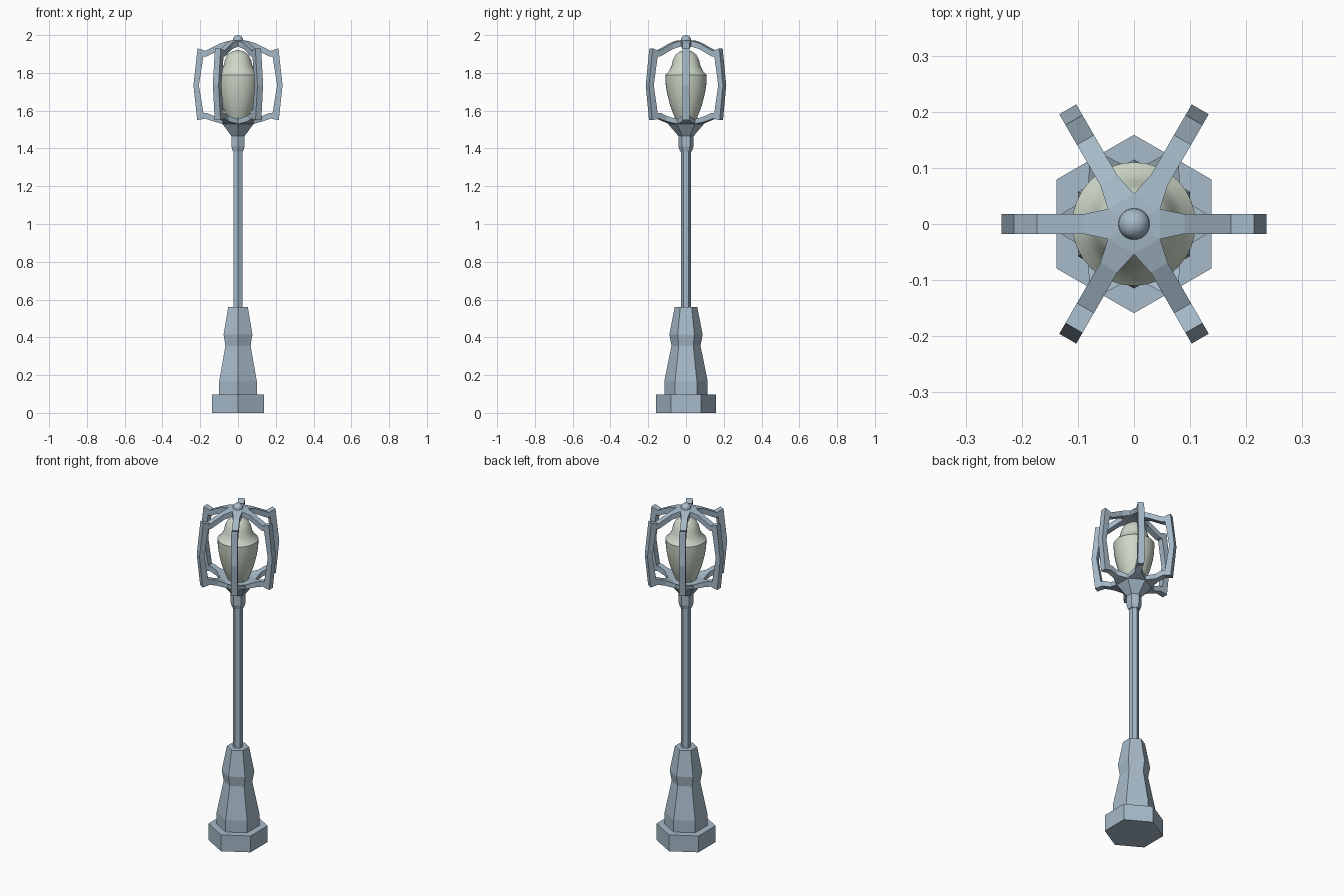
import bpy, bmesh, math
from mathutils import Matrix, Vector

if "Cube" in bpy.data.objects:
    bpy.data.objects.remove(bpy.data.objects["Cube"], do_unlink=True)


def make_material(name, rgb):
    mat = bpy.data.materials.new(name)
    mat.use_nodes = True
    colour = (*rgb, 1)
    mat.diffuse_color = colour
    mat.node_tree.nodes["Principled BSDF"].inputs["Base Color"].default_value = colour
    return mat


METAL = make_material("blue grey metal", (0.38, 0.49, 0.58))
GLASS = make_material("pale green glass", (0.61, 0.68, 0.58))


def finish(name, bm, mat, smooth=False):
    bmesh.ops.remove_doubles(bm, verts=bm.verts, dist=0.0001)
    bmesh.ops.recalc_face_normals(bm, faces=bm.faces)
    mesh = bpy.data.meshes.new(name)
    bm.to_mesh(mesh)
    bm.free()
    mesh.materials.append(mat)
    obj = bpy.data.objects.new(name, mesh)
    bpy.context.collection.objects.link(obj)
    if smooth:
        bpy.ops.object.select_all(action="DESELECT")
        obj.select_set(True)
        bpy.context.view_layer.objects.active = obj
        bpy.ops.object.shade_smooth_by_angle(angle=math.radians(35))
    return obj


def lathe(name, profile, mat, sides=6, smooth=False):
    """Stack rings of (radius, height); six-sided rings point along y."""
    bm = bmesh.new()
    rings = []
    for r, z in profile:
        angles = [math.pi / 2 + math.tau * i / sides for i in range(sides)]
        rings.append([bm.verts.new((r * math.cos(a), r * math.sin(a), z)) for a in angles])
    for low, high in zip(rings, rings[1:]):
        for i in range(sides):
            j = (i + 1) % sides
            bm.faces.new((low[i], low[j], high[j], high[i]))
    bm.faces.new(rings[0])
    bm.faces.new(rings[-1])
    return finish(name, bm, mat, smooth)


# Hexagonal post
lathe("base_plinth", [(0.159, 0), (0.159, 0.097)], METAL)
lathe("pedestal", [(0.115, 0.097), (0.115, 0.168), (0.077, 0.355),
                   (0.088, 0.415), (0.06, 0.56)], METAL)
lathe("pole", [(0.027, 0.55), (0.027, 1.41)], METAL)
lathe("collar", [(0.032, 1.385), (0.04, 1.41), (0.04, 1.465), (0.095, 1.53)], METAL)

# Glass globe and its socket
lathe("globe_socket", [(0.06, 1.53), (0.06, 1.57)], METAL)
lathe("globe", [(0.05, 1.545), (0.068, 1.585), (0.085, 1.63), (0.1, 1.69), (0.108, 1.74),
                (0.11, 1.79), (0.09, 1.81), (0.077, 1.835), (0.07, 1.865),
                (0.056, 1.895), (0.032, 1.914), (0.008, 1.92)], GLASS, 32, True)

# Cage arm sections: outer (r, z), inner (r, z), half width
SECTIONS = [
    ((0, 1.975), (0, 1.945), 0),
    ((0.046, 1.97), (0.046, 1.94), 0.027),
    ((0.09, 1.958), (0.09, 1.926), 0.0175),
    ((0.173, 1.917), (0.165, 1.888), 0.0175),
    ((0.214, 1.93), (0.183, 1.888), 0.0175),
    ((0.236, 1.735), (0.207, 1.735), 0.0175),
    ((0.216, 1.55), (0.183, 1.587), 0.0175),
    ((0.173, 1.558), (0.165, 1.588), 0.0175),
    ((0.13, 1.543), (0.13, 1.573), 0.0175),
    ((0.082, 1.53), (0.082, 1.555), 0.0475),
    ((0, 1.53), (0, 1.555), 0),
]


def cage_arm(index):
    bm = bmesh.new()
    turn = Matrix.Rotation(index * math.tau / 6, 3, "Z")
    rows = []
    for outer, inner, w in SECTIONS:
        corners = [(outer, -w), (outer, w), (inner, w), (inner, -w)]
        rows.append([bm.verts.new(turn @ Vector((p[0], y, p[1]))) for p, y in corners])
    for a, b in zip(rows, rows[1:]):
        for i in range(4):
            j = (i + 1) % 4
            # The hub wedges meet in a line, and touching arms share their side walls
            if i in (1, 3) and (a is rows[0] or b is rows[-1]):
                continue
            bm.faces.new((a[i], a[j], b[j], b[i]))
    bmesh.ops.dissolve_degenerate(bm, dist=0.0001, edges=bm.edges)
    finish(f"cage_arm_{index + 1}", bm, METAL)


for k in range(6):
    cage_arm(k)

# Rounded finial
bm = bmesh.new()
bmesh.ops.create_uvsphere(bm, u_segments=24, v_segments=12, radius=0.028,
                          matrix=Matrix.Translation((0, 0, 1.972)))
finish("finial", bm, METAL, True)
